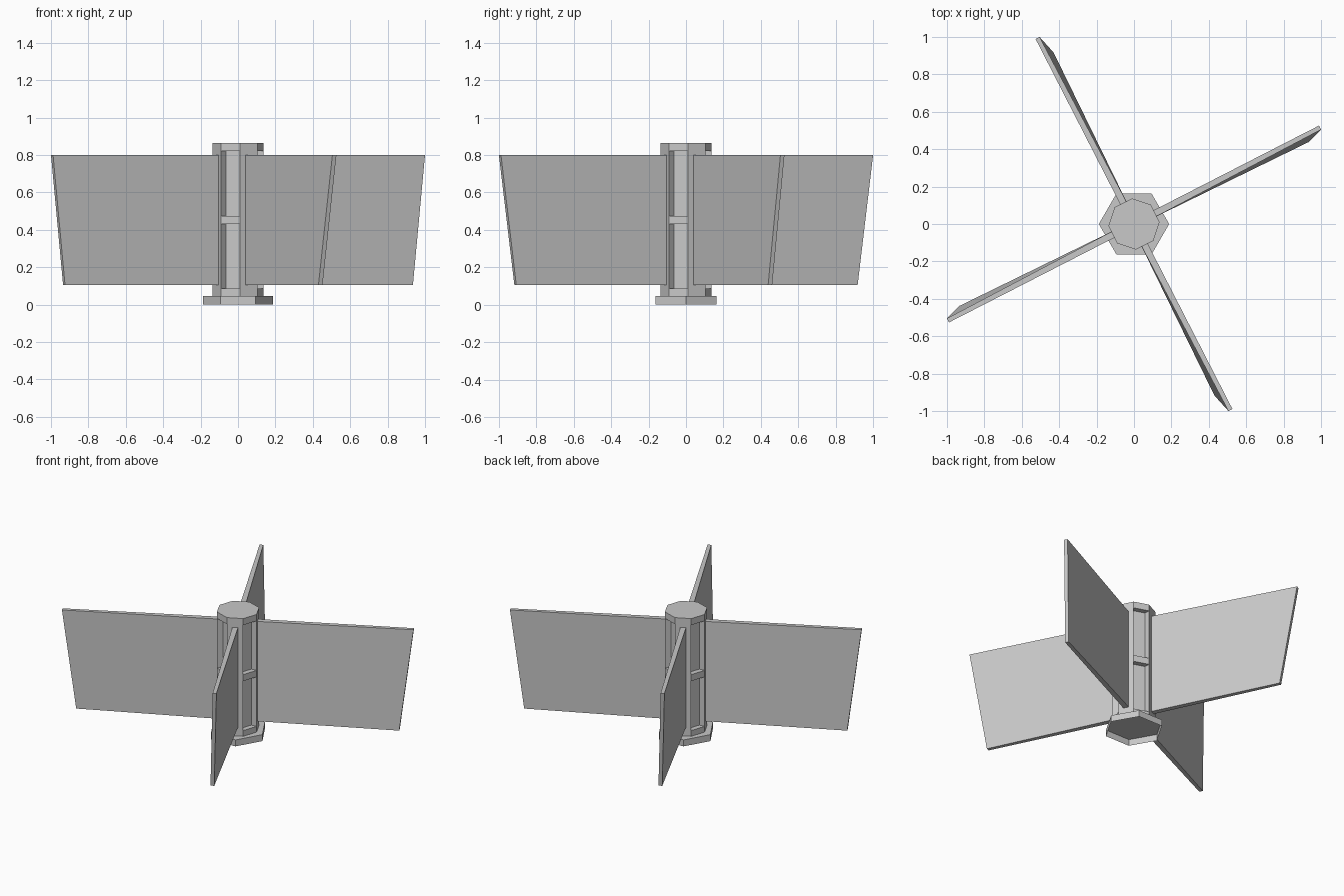
import bpy
import bmesh
from math import cos, sin, radians

old = bpy.data.objects.get("Cube")
if old:
    bpy.data.objects.remove(old, do_unlink=True)

grey = bpy.data.materials.new("plain_grey")
grey.use_nodes = True
grey.diffuse_color = (0.58, 0.58, 0.58, 1)
grey.node_tree.nodes["Principled BSDF"].inputs["Base Color"].default_value = grey.diffuse_color


def polar(radius, degrees, z, side=0.0):
    """Point at a radius and angle, shifted sideways across that direction."""
    c, s = cos(radians(degrees)), sin(radians(degrees))
    return (radius * c - side * s, radius * s + side * c, z)


def finish(bm, name, fix_normals=True):
    if fix_normals:
        bmesh.ops.recalc_face_normals(bm, faces=bm.faces[:])
    mesh = bpy.data.meshes.new(name)
    bm.to_mesh(mesh)
    bm.free()
    mesh.materials.append(grey)
    obj = bpy.data.objects.new(name, mesh)
    bpy.context.collection.objects.link(obj)
    return obj


def stack(bm, sides, radius, start, levels):
    """Prism walls through the given heights; returns the rings and wall rows."""
    rings = [[bm.verts.new(polar(radius, start + 360 * i / sides, z)) for i in range(sides)]
             for z in levels]
    rows = []
    for a, b in zip(rings, rings[1:]):
        rows.append([bm.faces.new((a[i], a[(i + 1) % sides], b[(i + 1) % sides], b[i]))
                     for i in range(sides)])
    return rings, rows


# Octagonal hub with two stacked recesses on every second side
bm = bmesh.new()
rings, rows = stack(bm, 8, 0.137, 4, (0.045, 0.085, 0.43, 0.475, 0.82, 0.865))
bm.faces.new(rings[0][::-1])
bm.faces.new(rings[-1])
recesses = [row[i] for row in (rows[1], rows[3]) for i in range(1, 8, 2)]
pushed = bmesh.ops.extrude_discrete_faces(bm, faces=recesses)["faces"]
# Rebuild the recess walls inward toward the hub axis
for face in pushed:
    for v in face.verts:
        v.co.x *= 0.72
        v.co.y *= 0.72
finish(bm, "hub")

# Hexagonal foot, open underneath
bm = bmesh.new()
rings, rows = stack(bm, 6, 0.188, 0, (0, 0.045))
bm.faces.new(rings[-1])
finish(bm, "foot", fix_normals=False)

# Four tapered blades, slightly twisted and shorter along the bottom edge
TOP, BOTTOM = 0.8, 0.105
ROOT, ROOT_HALF, TIP_HALF = 0.115, 0.018, 0.012
for k in range(4):
    turn = 90 * k
    low_reach = 1.033 if k % 2 == 0 else 1.013
    bm = bmesh.new()
    loops = []
    for z, reach, angle in ((BOTTOM, low_reach, 25.8), (TOP, 1.12, 27.4)):
        corners = (polar(ROOT, 26.8 + turn, z, -ROOT_HALF),
                   polar(reach, angle + turn, z, -TIP_HALF),
                   polar(reach, angle + turn, z, TIP_HALF),
                   polar(ROOT, 26.8 + turn, z, ROOT_HALF))
        loops.append([bm.verts.new(c) for c in corners])
    low, high = loops
    bm.faces.new(low[::-1])
    bm.faces.new(high)
    for i in range(4):
        j = (i + 1) % 4
        bm.faces.new((low[i], low[j], high[j], high[i]))
    finish(bm, "blade_%d" % (k + 1))
